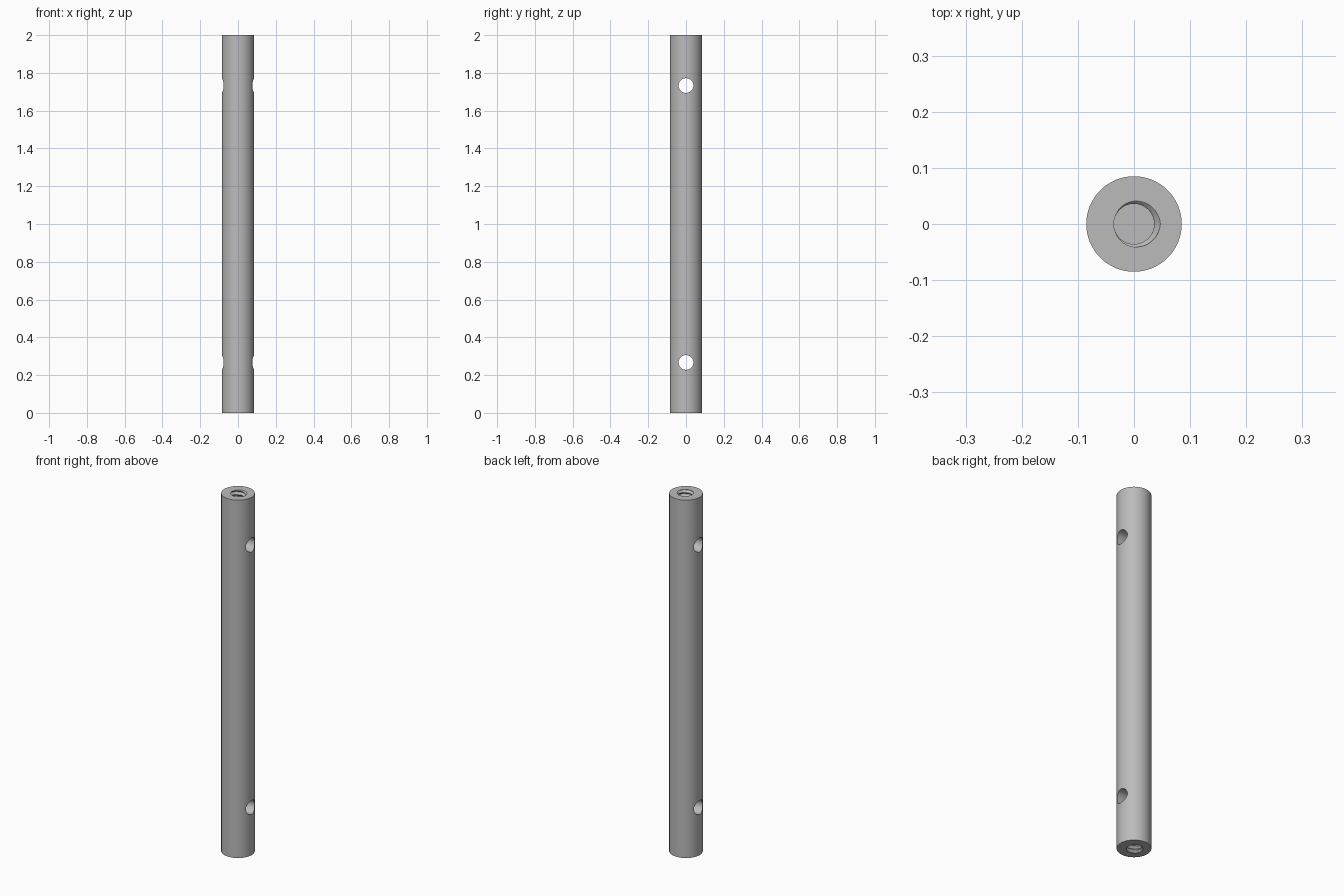
import bpy, bmesh, math
from mathutils import Matrix

if "Cube" in bpy.data.objects:
    bpy.data.objects.remove(bpy.data.objects["Cube"], do_unlink=True)

LENGTH, RADIUS = 2.0, 0.085
HOLE_R, HOLE_INSET = 0.039, 0.267
MINOR_R, MAJOR_R, PITCH, DEPTH = 0.036, 0.047, 0.022, 0.176
SIDES, STEPS = 48, 10

steel = bpy.data.materials.new("grey_steel")
steel.use_nodes = True
colour = (0.5, 0.5, 0.5, 1)
steel.diffuse_color = colour
steel.node_tree.nodes["Principled BSDF"].inputs["Base Color"].default_value = colour


def make_object(name, bm):
    bmesh.ops.recalc_face_normals(bm, faces=bm.faces)
    mesh = bpy.data.meshes.new(name)
    bm.to_mesh(mesh)
    bm.free()
    mesh.materials.append(steel)
    obj = bpy.data.objects.new(name, mesh)
    bpy.context.collection.objects.link(obj)
    return obj


def cylinder(name, radius, length, sides, matrix):
    bm = bmesh.new()
    bmesh.ops.create_cone(bm, cap_ends=True, segments=sides, radius1=radius,
                          radius2=radius, depth=length, matrix=matrix)
    return make_object(name, bm)


def thread_radius(depth, angle):
    # V-shaped groove that winds once per pitch and fades out at the bore floor
    phase = (depth / PITCH + angle / math.tau + 0.5) % 1
    groove = max(0, 1 - abs(phase - 0.5) * 2.3)
    fade = min(1, max(0, (DEPTH - depth) / PITCH))
    return MINOR_R + (MAJOR_R - MINOR_R) * groove * fade


def threaded_cutter(name, matrix):
    bm = bmesh.new()
    dz = PITCH / STEPS
    count = round(DEPTH / dz)
    rings = []
    for i in range(-1, count + 1):
        ring = []
        for j in range(SIDES):
            a = math.tau * j / SIDES
            r = thread_radius(i * dz, a)
            ring.append(bm.verts.new((r * math.cos(a), r * math.sin(a), -i * dz)))
        rings.append(ring)
    for low, high in zip(rings, rings[1:]):
        for j in range(SIDES):
            k = (j + 1) % SIDES
            bm.faces.new((low[j], low[k], high[k], high[j]))
    bm.faces.new(rings[0])
    bm.faces.new(rings[-1])
    bm.transform(matrix)
    return make_object(name, bm)


# Solid round rod
rod = cylinder("rod", RADIUS, LENGTH, 96, Matrix.Translation((0, 0, LENGTH / 2)))

# Cross holes running side to side, and a threaded bore in each end
sideways = Matrix.Rotation(math.pi / 2, 4, "Y")
cutters = []
for end, z in (("lower", HOLE_INSET), ("upper", LENGTH - HOLE_INSET)):
    cutters.append(cylinder(end + "_cross_hole", HOLE_R, RADIUS * 3, 64,
                            Matrix.Translation((0, 0, z)) @ sideways))
cutters.append(threaded_cutter("upper_bore", Matrix.Translation((0, 0, LENGTH))))
cutters.append(threaded_cutter("lower_bore", Matrix.Rotation(math.pi, 4, "Y")))

bpy.context.view_layer.objects.active = rod
rod.select_set(True)
for cutter in cutters:
    cutter.hide_render = True
    mod = rod.modifiers.new(cutter.name, "BOOLEAN")
    mod.operation, mod.solver, mod.object = "DIFFERENCE", "EXACT", cutter
    bpy.ops.object.modifier_apply(modifier=mod.name)
    bpy.data.objects.remove(cutter, do_unlink=True)

bpy.ops.object.shade_smooth_by_angle(angle=math.radians(30))
